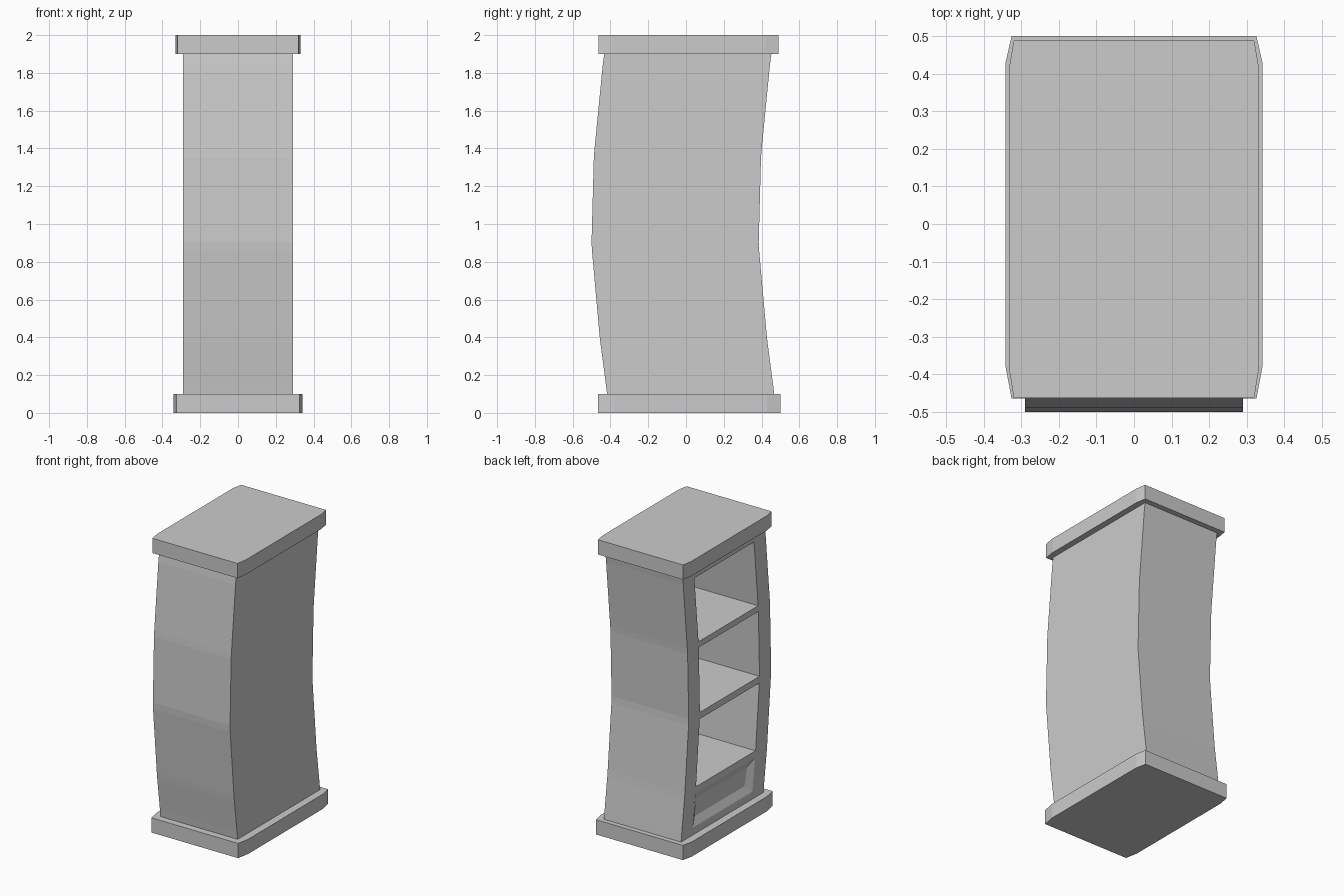
import bpy
import bmesh

if "Cube" in bpy.data.objects:
    bpy.data.objects.remove(bpy.data.objects["Cube"])


def finish(bm, name):
    bmesh.ops.remove_doubles(bm, verts=bm.verts, dist=1e-5)
    bmesh.ops.recalc_face_normals(bm, faces=bm.faces)
    mesh = bpy.data.meshes.new(name)
    bm.to_mesh(mesh)
    bm.free()
    obj = bpy.data.objects.new(name, mesh)
    bpy.context.collection.objects.link(obj)
    return obj


def slab(name, hx, cx, y0, y1, cy0, cy1, z0, z1):
    """Slab with narrow tapered corners: half width hx, end half width cx."""
    bm = bmesh.new()
    half = [(cx, y0), (hx, cy0), (hx, cy1), (cx, y1)]
    outline = half + [(-x, y) for x, y in reversed(half)]
    face = bm.faces.new([bm.verts.new((x, y, z0)) for x, y in outline])
    ext = bmesh.ops.extrude_face_region(bm, geom=[face], use_keep_orig=True)
    verts = [g for g in ext["geom"] if isinstance(g, bmesh.types.BMVert)]
    bmesh.ops.translate(bm, verts=verts, vec=(0, 0, z1 - z0))
    return finish(bm, name)


# Base and top boards
slab("base_board", 0.342, 0.326, -0.465, 0.5, -0.38, 0.43, 0.0, 0.1)
slab("top_board", 0.332, 0.32, -0.463, 0.489, -0.39, 0.42, 1.9, 2.0)

# Bowed case: (height, y of the near edge)
levels = [(0.1, -0.418), (0.15, -0.424), (0.37, -0.453), (0.415, -0.458),
          (0.86, -0.498), (0.905, -0.5), (1.35, -0.488), (1.39, -0.485),
          (1.84, -0.441), (1.9, -0.433)]
HX, DEPTH = 0.29, 0.885
COLS = [0, 0.125, DEPTH - 0.12, DEPTH]
PANEL, SHELVES = 1, (3, 5, 7)      # rows holding the panel and the open shelves
SHELF_BACK = 0.25

bm = bmesh.new()


def quad(*pts):
    bm.faces.new([bm.verts.new(p) for p in pts])


def pocket(outer, inner):
    """Four walls from an outer rim to an inner rim, closed by a back."""
    for i in range(4):
        j = (i + 1) % 4
        quad(outer[i], outer[j], inner[j], inner[i])
    quad(*inner)


for r, ((za, ya), (zb, yb)) in enumerate(zip(levels, levels[1:])):
    # bowed end walls and flat rear, column by column
    for off in (0, DEPTH):
        quad((-HX, ya + off, za), (HX, ya + off, za),
             (HX, yb + off, zb), (-HX, yb + off, zb))
    for a, b in zip(COLS, COLS[1:]):
        rim = [(ya + a, za), (ya + b, za), (yb + b, zb), (yb + a, zb)]
        outer = [(-HX, y, z) for y, z in rim]
        quad(*[(HX, y, z) for y, z in rim])
        middle = a == COLS[1]
        if middle and r in SHELVES:
            pocket(outer, [(SHELF_BACK, y, z) for y, z in rim])
        elif middle and r == PANEL:
            signs = [(1, 1), (-1, 1), (-1, -1), (1, -1)]
            pocket(outer, [(-HX + 0.025, y + 0.05 * sy, z + 0.05 * sz)
                           for (y, z), (sy, sz) in zip(rim, signs)])
        else:
            quad(*outer)

# closing faces under the boards
for z, y in (levels[0], levels[-1]):
    for a, b in zip(COLS, COLS[1:]):
        quad((-HX, y + a, z), (HX, y + a, z), (HX, y + b, z), (-HX, y + b, z))

finish(bm, "bookcase_body")
